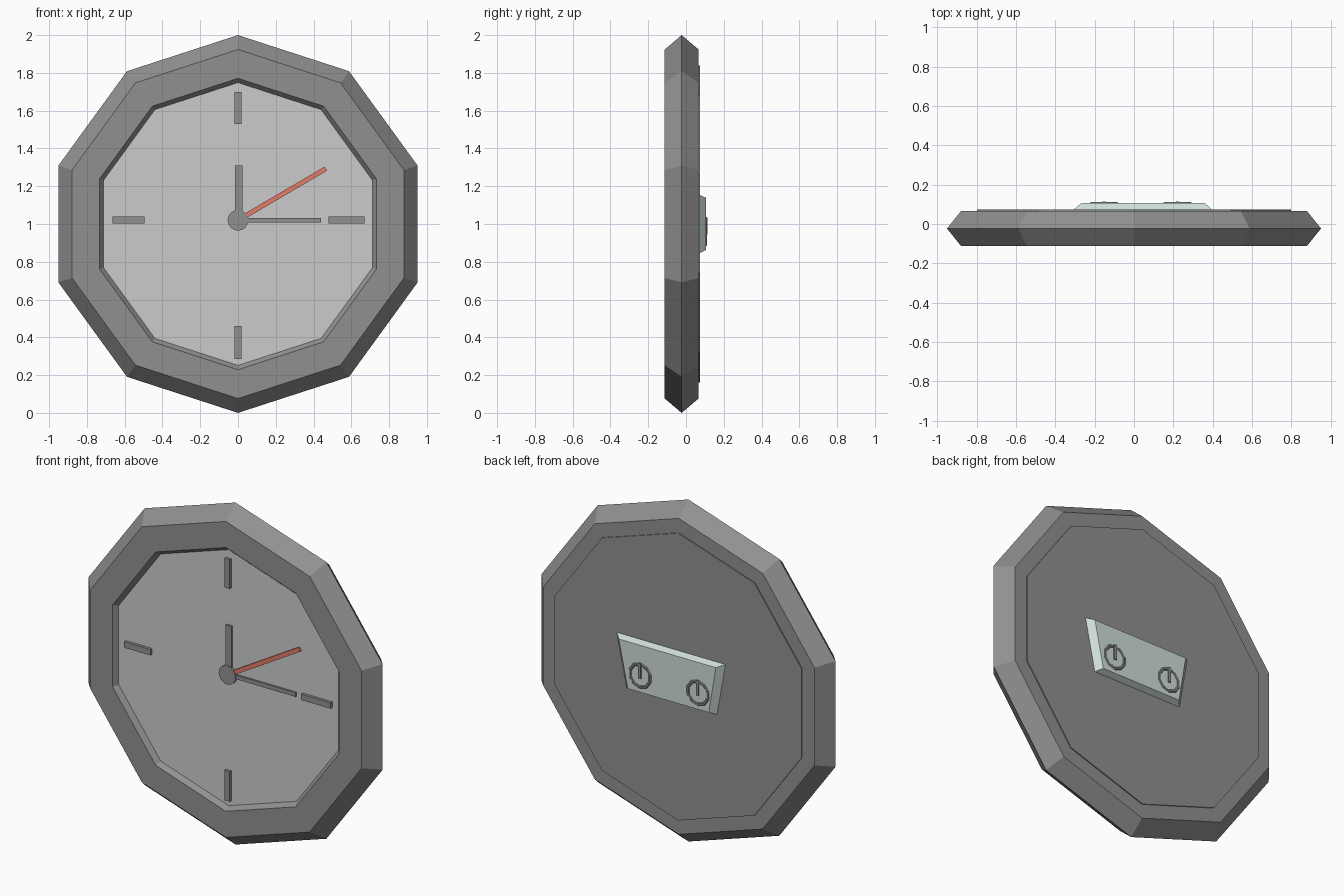
import bpy, bmesh, math

if "Cube" in bpy.data.objects:
    bpy.data.objects.remove(bpy.data.objects["Cube"])


def material(name, rgb):
    m = bpy.data.materials.new(name)
    m.diffuse_color = (*rgb, 1)
    m.use_nodes = True
    m.node_tree.nodes["Principled BSDF"].inputs["Base Color"].default_value = m.diffuse_color
    return m


DARK = material("dark_grey", (0.28, 0.28, 0.28))
LIGHT = material("light_grey", (0.75, 0.75, 0.75))
RED = material("red", (0.75, 0.2, 0.14))
PALE = material("pale_teal_grey", (0.62, 0.72, 0.7))


def loft(name, rings, mats, closed=False):
    """Join equal-sized rings of points; cap both ends, or close into a torus."""
    bm = bmesh.new()
    loops = [[bm.verts.new(p) for p in r] for r in rings]
    n = len(loops[0])
    pairs = list(zip(loops, loops[1:]))
    if closed:
        pairs.append((loops[-1], loops[0]))
    for a, b in pairs:
        for i in range(n):
            j = (i + 1) % n
            bm.faces.new((a[i], a[j], b[j], b[i]))
    if not closed:
        bm.faces.new(loops[0])
        bm.faces.new(loops[-1])
    bmesh.ops.recalc_face_normals(bm, faces=bm.faces)
    me = bpy.data.meshes.new(name)
    bm.to_mesh(me)
    bm.free()
    for m in mats:
        me.materials.append(m)
    ob = bpy.data.objects.new(name, me)
    bpy.context.collection.objects.link(ob)
    return ob


def polygon(r, y, n=10, cx=0, cz=1):
    """Regular polygon in the xz plane with a corner at the top."""
    return [(cx + r * math.sin(math.tau * i / n), y, cz + r * math.cos(math.tau * i / n))
            for i in range(n)]


def hex_torus(name, major, minor, depth, y, mat, cx=0, cz=1):
    """Ten-sided ring with a flattened six-sided section."""
    rings = []
    for k in range(6):
        a = math.tau * k / 6
        rings.append(polygon(major + minor * math.cos(a),
                             y + depth * math.sin(a) / math.sin(math.pi / 3), 10, cx, cz))
    return loft(name, rings, [mat], closed=True)


def bar(name, p, q, width, y0, y1, mat):
    """Flat bar from p to q in the xz plane."""
    dx, dz = q[0] - p[0], q[1] - p[1]
    length = math.hypot(dx, dz)
    nx, nz = -dz / length * width / 2, dx / length * width / 2
    pts = [(p[0] + nx, p[1] + nz), (q[0] + nx, q[1] + nz),
           (q[0] - nx, q[1] - nz), (p[0] - nx, p[1] - nz)]
    return loft(name, [[(x, y, z) for x, z in pts] for y in (y0, y1)], [mat])


# Frame
hex_torus("frame", 0.8475, 0.1525, 0.09, -0.023, DARK)

# Body disc: its front is the dial, its back is the rear plate
body = loft("dial_and_back_plate", [polygon(0.84, -0.086), polygon(0.84, 0.073)], [DARK, LIGHT])
for f in body.data.polygons:
    if f.normal.y < -0.9:
        f.material_index = 1

# Hour markers
for name, p, q in (("top_marker", (0, 1.53), (0, 1.70)),
                   ("bottom_marker", (0, 0.285), (0, 0.46)),
                   ("left_marker", (-0.665, 1.021), (-0.495, 1.021)),
                   ("right_marker", (0.48, 1.021), (0.67, 1.021))):
    bar(name, p, q, 0.035, -0.102, -0.08, DARK)

# Hands and hub
bar("hour_hand", (0.005, 1.02), (0.005, 1.31), 0.04, -0.096, -0.08, DARK)
bar("minute_hand", (0, 1.021), (0.44, 1.021), 0.024, -0.096, -0.08, DARK)
bar("second_hand", (0, 1.02), (0.465, 1.293), 0.025, -0.097, -0.08, RED)
loft("hub", [polygon(0.055, y, 16, 0, 1.02) for y in (-0.1, -0.08)], [DARK])

# Battery box, tapering down and outwards
base = [(-0.31, 1.155), (0.40, 1.155), (0.335, 0.845), (-0.255, 0.845)]
outer = [(-0.268, 1.138), (0.36, 1.138), (0.302, 0.863), (-0.222, 0.863)]
loft("battery_box", [[(x, y, z) for x, z in pts]
                     for pts, y in ((base, 0.07), (outer, 0.107))], [PALE])

# Adjusting dials
for side, x in (("left", -0.152), ("right", 0.222)):
    hex_torus(side + "_adjuster_ring", 0.067, 0.009, 0.004, 0.107, DARK, x, 0.96)
    bar(side + "_adjuster_pointer", (x, 0.945), (x, 1.035), 0.016, 0.1, 0.114, DARK)
